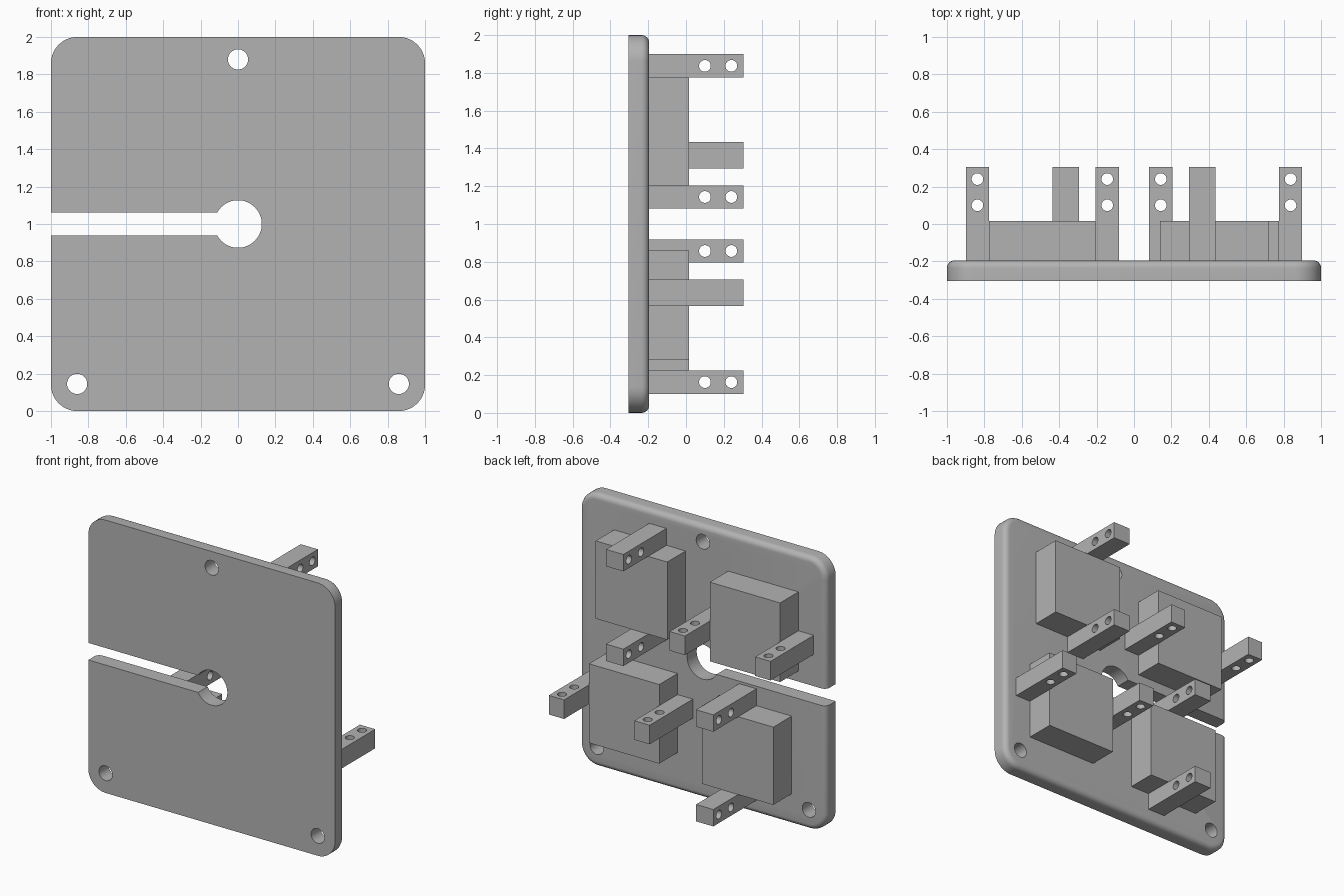
import bpy, bmesh, math
from mathutils import Matrix, Vector

cube = bpy.data.objects.get("Cube")
if cube:
    bpy.data.objects.remove(cube, do_unlink=True)

# Single grey material
grey = bpy.data.materials.new("plain grey")
grey.use_nodes = True
COLOUR = (0.45, 0.45, 0.45, 1)
grey.diffuse_color = COLOUR
grey.node_tree.nodes["Principled BSDF"].inputs["Base Color"].default_value = COLOUR

FRONT, BACK, BLOCK_TOP, POST_TOP = -0.305, -0.195, 0.017, 0.305
MID = Vector((0, 0, 1))


def add_object(name, bm):
    bmesh.ops.recalc_face_normals(bm, faces=bm.faces)
    mesh = bpy.data.meshes.new(name)
    bm.to_mesh(mesh)
    bm.free()
    mesh.materials.append(grey)
    obj = bpy.data.objects.new(name, mesh)
    bpy.context.collection.objects.link(obj)
    return obj


def box(name, centre, size):
    bm = bmesh.new()
    bmesh.ops.create_cube(bm, size=1, matrix=Matrix.Translation(centre) @ Matrix.Diagonal((*size, 1)))
    return add_object(name, bm)


def cylinder(centre, radius, depth, axis, sides):
    bm = bmesh.new()
    turn = Vector((0, 0, 1)).rotation_difference(Vector(axis)).to_matrix().to_4x4()
    bmesh.ops.create_cone(bm, cap_ends=True, segments=sides, radius1=radius, radius2=radius,
                          depth=depth, matrix=Matrix.Translation(centre) @ turn)
    return add_object("hole_cutter", bm)


def cut(obj, cutters):
    # Subtract each cutter, bake the result and discard the cutters
    for cutter in cutters:
        cutter.hide_render = True
        mod = obj.modifiers.new("hole", 'BOOLEAN')
        mod.operation, mod.solver, mod.object = 'DIFFERENCE', 'EXACT', cutter
    bpy.context.view_layer.update()
    graph = bpy.context.evaluated_depsgraph_get()
    mesh = bpy.data.meshes.new_from_object(obj.evaluated_get(graph))
    obj.modifiers.clear()
    obj.data = mesh
    for cutter in cutters:
        bpy.data.objects.remove(cutter, do_unlink=True)


def smooth(obj):
    bpy.ops.object.select_all(action='DESELECT')
    obj.select_set(True)
    bpy.context.view_layer.objects.active = obj
    bpy.ops.object.shade_smooth_by_angle(angle=math.radians(35))


def rounded_ring(bm, y, inset, radius=0.14, steps=10):
    # Square outline with round corners, shrunk by inset
    ring = []
    for corner in range(4):
        base = math.radians(45 + 90 * corner)
        cx = math.copysign(1 - radius, math.cos(base))
        cz = math.copysign(1 - radius, math.sin(base))
        for i in range(steps + 1):
            a = math.radians(90 * corner + 90 * i / steps)
            r = radius - inset
            ring.append(bm.verts.new((cx + r * math.cos(a), y, 1 + cz + r * math.sin(a))))
    return ring


# Base plate with a rounded back rim
FILLET, FILLET_STEPS = 0.04, 6
bm = bmesh.new()
rings = [rounded_ring(bm, FRONT, 0)]
for i in range(FILLET_STEPS + 1):
    a = math.pi / 2 * i / FILLET_STEPS
    rings.append(rounded_ring(bm, BACK - FILLET * (1 - math.sin(a)), FILLET * (1 - math.cos(a))))
for low, high in zip(rings, rings[1:]):
    for i in range(len(low)):
        j = (i + 1) % len(low)
        bm.faces.new((low[i], low[j], high[j], high[i]))
bm.faces.new(rings[0])
bm.faces.new(rings[-1])
plate = add_object("base_plate", bm)

# Centre hole, side slot and three mounting holes
cutters = [cylinder((0, -0.25, 1), 0.127, 1, (0, 1, 0), 64),
           box("slot_cutter", (-0.6, -0.25, 1), (1.1, 1, 0.125))]
for x, z in ((0, 1.88), (-0.86, 0.145), (0.86, 0.145)):
    cutters.append(cylinder((x, -0.25, z), 0.054, 1, (0, 1, 0), 32))
cut(plate, cutters)
smooth(plate)

# Four blocks, each between two drilled posts, turned about the centre
NAMES = ("upper_left", "lower_left", "lower_right", "upper_right")
for k, place in enumerate(NAMES):
    turn = (Matrix.Translation(MID) @ Matrix.Rotation(k * math.pi / 2, 4, 'Y')
            @ Matrix.Translation(-MID))
    block = box(place + "_block", (0.43, (BACK + BLOCK_TOP) / 2, 1.49),
                (0.58, BLOCK_TOP - BACK, 0.57))
    block.data.transform(turn)
    for side, z in (("outer", 1.837), ("inner", 1.143)):
        post = box(place + "_" + side + "_post", (0.365, (BACK + POST_TOP) / 2, z),
                   (0.14, POST_TOP - BACK, 0.124))
        cut(post, [cylinder((0.365, y, z), 0.031, 0.4, (1, 0, 0), 32) for y in (0.1, 0.24)])
        post.data.transform(turn)
        smooth(post)
